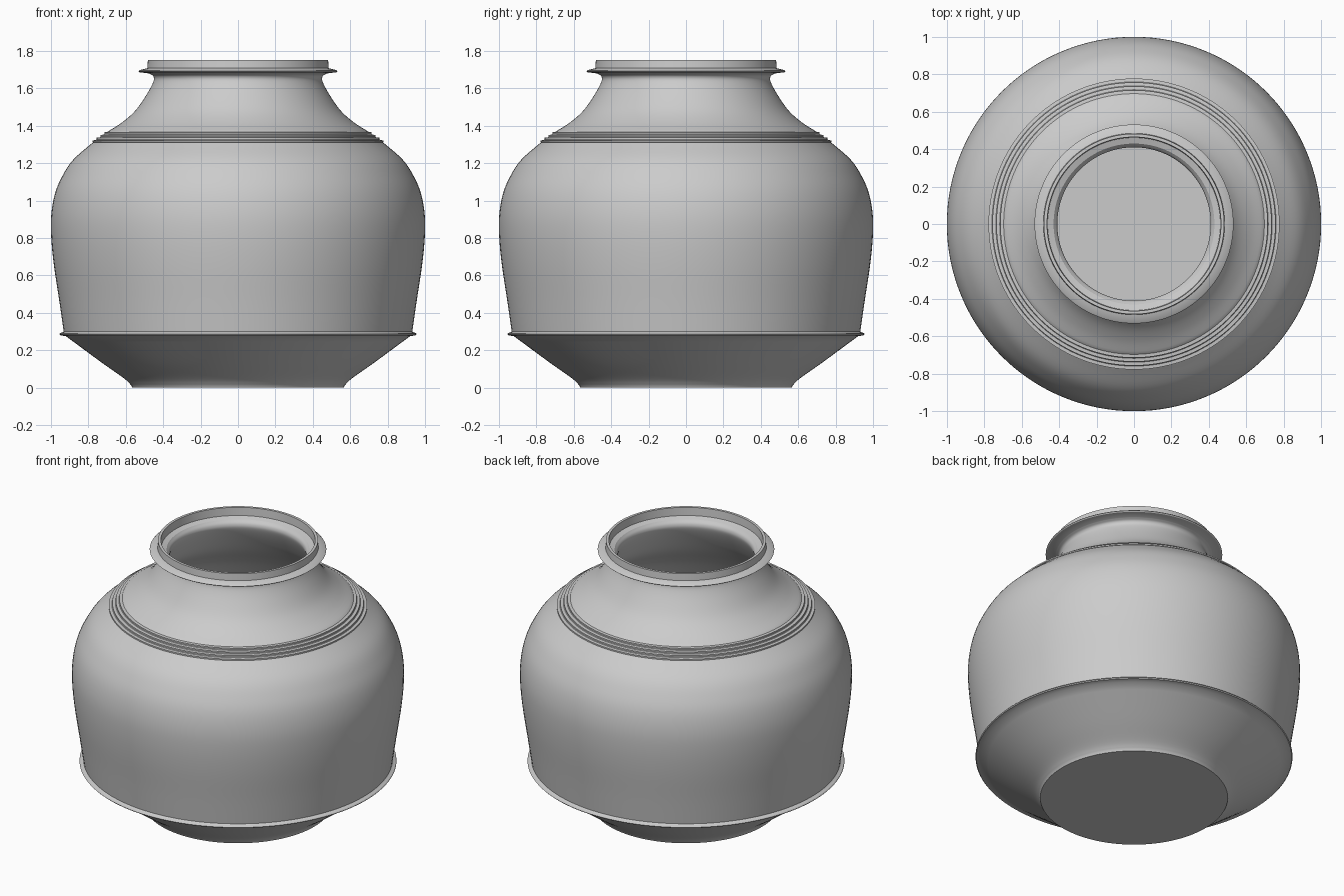
import bpy, bmesh, math
from mathutils import Vector

cube = bpy.data.objects.get("Cube")
if cube:
    bpy.data.objects.remove(cube, do_unlink=True)

SEGMENTS = 128

grey = bpy.data.materials.new("plain grey")
grey.use_nodes = True
grey.diffuse_color = (0.6, 0.6, 0.6, 1)
grey.node_tree.nodes["Principled BSDF"].inputs["Base Color"].default_value = (0.6, 0.6, 0.6, 1)


def smooth_curve(points, steps=5):
    """Catmull-Rom curve through (radius, height) points."""
    pts = [Vector(p) for p in points]
    pts = [2 * pts[0] - pts[1]] + pts + [2 * pts[-1] - pts[-2]]
    out = []
    for a, b, c, d in zip(pts, pts[1:], pts[2:], pts[3:]):
        for i in range(steps):
            t = i / steps
            out.append(0.5 * (2 * b + (c - a) * t + (2 * a - 5 * b + 4 * c - d) * t ** 2
                              + (3 * b - a - 3 * c + d) * t ** 3))
    return [tuple(p) for p in out] + [tuple(points[-1])]


def lathe(name, profile):
    """Spin a (radius, height) profile round z; both ends lie on the axis."""
    bm = bmesh.new()
    verts = [bm.verts.new((r, 0, z)) for r, z in profile]
    edges = [bm.edges.new(pair) for pair in zip(verts, verts[1:])]
    bmesh.ops.spin(bm, geom=verts + edges, cent=(0, 0, 0), axis=(0, 0, 1),
                   angle=math.tau, steps=SEGMENTS, use_duplicate=False)
    bmesh.ops.remove_doubles(bm, verts=bm.verts, dist=0.0005)
    bmesh.ops.recalc_face_normals(bm, faces=bm.faces)
    mesh = bpy.data.meshes.new(name)
    bm.to_mesh(mesh)
    bm.free()
    mesh.materials.append(grey)
    obj = bpy.data.objects.new(name, mesh)
    bpy.context.collection.objects.link(obj)
    bpy.ops.object.select_all(action='DESELECT')
    obj.select_set(True)
    bpy.context.view_layer.objects.active = obj
    bpy.ops.object.shade_smooth_by_angle(angle=math.radians(30))
    return obj


# Outside: foot, waist flange, belly, stepped shoulder rings, neck
foot = [(0, 0), (0.565, 0)] + smooth_curve([(0.57, 0.012), (0.61, 0.05), (0.73, 0.135), (0.92, 0.275)])
flange = [(0.95, 0.28), (0.955, 0.286), (0.95, 0.292), (0.935, 0.297)]
belly = smooth_curve([(0.932, 0.3), (0.955, 0.46), (0.985, 0.66), (0.999, 0.81), (0.998, 0.93),
                      (0.978, 1.04), (0.94, 1.13), (0.88, 1.22), (0.775, 1.312)])
rings = []
for i in range(4):
    r, z = 0.778 - 0.021 * i, 1.313 + 0.0145 * i
    rings += [(r, z), (r, z + 0.009), (r - 0.018, z + 0.011)]
neck = smooth_curve([(0.695, 1.37), (0.62, 1.418), (0.55, 1.48), (0.49, 1.565),
                     (0.453, 1.635), (0.453, 1.665), (0.475, 1.68)])

# Mouth: broad lip, upright collar, inner ledge
mouth = [(0.525, 1.686), (0.532, 1.692), (0.525, 1.698), (0.485, 1.708), (0.482, 1.753),
         (0.465, 1.753), (0.462, 1.7)]

# Inside: throat, hollow belly, flat floor
inside = smooth_curve([(0.43, 1.69), (0.412, 1.665), (0.415, 1.63), (0.455, 1.55), (0.515, 1.46),
                       (0.59, 1.39), (0.73, 1.29), (0.845, 1.19), (0.94, 1.03), (0.962, 0.87),
                       (0.945, 0.65), (0.895, 0.3)])
floor = [(0.58, 0.065), (0.55, 0.04), (0, 0.04)]

lathe("pot", foot + flange + belly + rings + neck + mouth + inside + floor)
